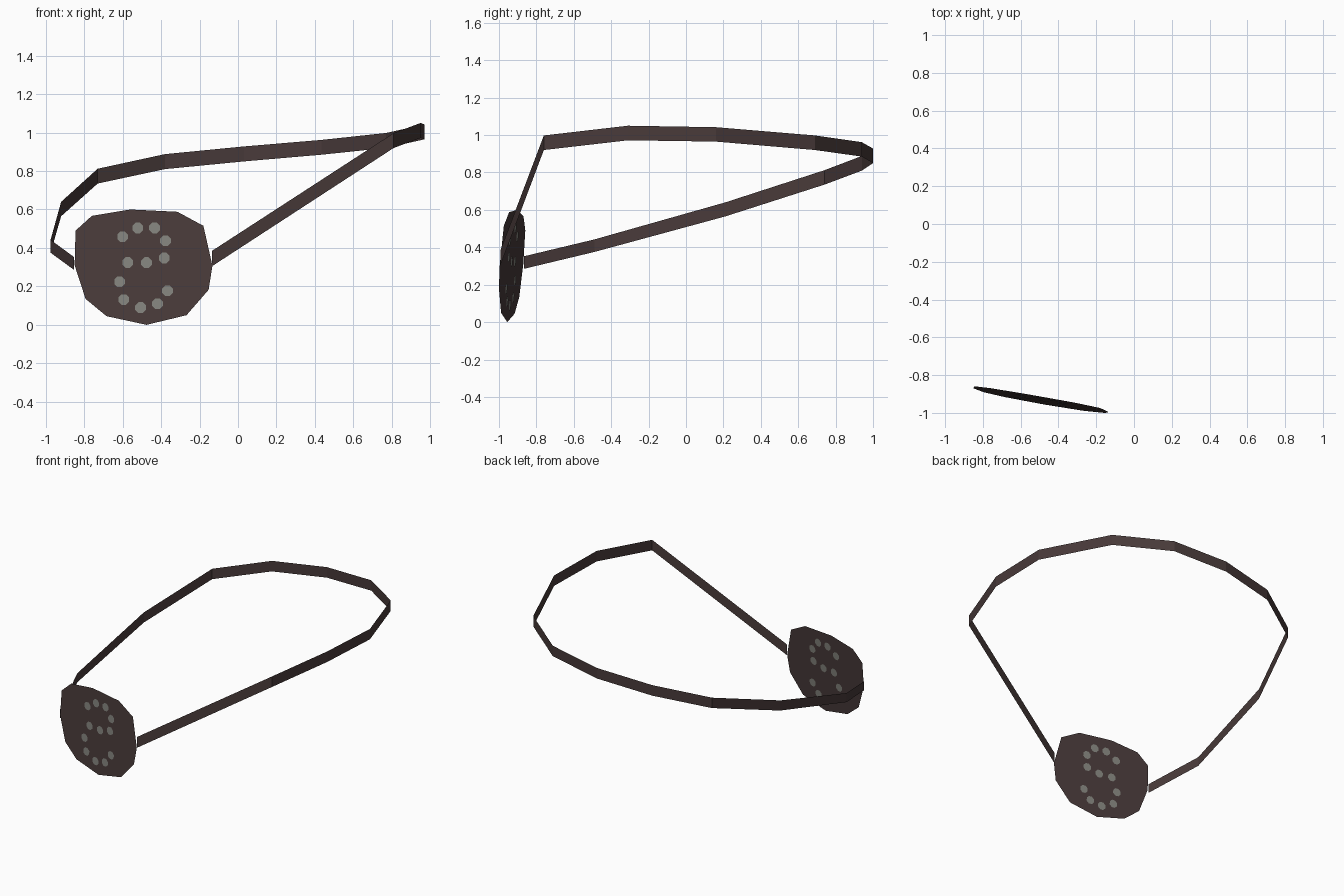
import bpy, math

if "Cube" in bpy.data.objects:
    bpy.data.objects.remove(bpy.data.objects["Cube"])


def material(name, rgb):
    m = bpy.data.materials.new(name)
    m.diffuse_color = (*rgb, 1)
    m.use_nodes = True
    m.node_tree.nodes["Principled BSDF"].inputs["Base Color"].default_value = m.diffuse_color
    return m


def add_mesh(name, verts, faces, mat):
    me = bpy.data.meshes.new(name)
    me.from_pydata(verts, [], faces)
    me.materials.append(mat)
    me.update()
    ob = bpy.data.objects.new(name, me)
    bpy.context.collection.objects.link(ob)
    return ob


leather = material("dark_brown_leather", (0.066, 0.043, 0.042))
metal = material("grey_stud", (0.23, 0.23, 0.205))


def on_patch(x, z, offset=0.0):
    """Point on the tilted plane of the patch."""
    return (x, -0.87 - 0.175 * (x + 0.85) + 0.065 * (z - 0.31) + offset, z)


# Patch: flat twelve-sided leather sheet
outline = [(-.85, .31), (-.793, .135), (-.684, .045), (-.476, 0), (-.268, .05),
           (-.153, .182), (-.133, .307), (-.18, .515), (-.315, .588),
           (-.56, .60), (-.76, .567), (-.845, .49)]
add_mesh("eye_patch", [on_patch(x, z) for x, z in outline],
         [tuple(range(len(outline)))], leather)

# Studs: flat octagons showing on both faces of the patch
studs = [(-.60, .458), (-.522, .504), (-.434, .504), (-.377, .437),
         (-.573, .324), (-.476, .324), (-.384, .348), (-.616, .224),
         (-.367, .178), (-.594, .131), (-.507, .09), (-.419, .109)]
verts, faces = [], []
for offset in (-0.003, 0.003):
    for x, z in studs:
        n = len(verts)
        for k in range(8):
            a = math.tau * (k + 0.5) / 8
            verts.append(on_patch(x + .03 * math.cos(a), z + .03 * math.sin(a), offset))
        ring = tuple(range(n, n + 8))
        faces.append(ring if offset < 0 else ring[::-1])
add_mesh("patch_studs", verts, faces, metal)

# Strap: upright thin band around the head (x, y, bottom z, top z)
path = [(-.135, -.992, .305, .385), (.81, -.76, .92, .998), (.95, -.31, .972, 1.05),
        (.97, .16, .965, 1.042), (.77, .69, .92, .998), (.435, .94, .885, .962),
        (.03, 1.0, .85, .928), (-.38, .94, .81, .888), (-.73, .74, .735, .812),
        (-.92, .21, .565, .64), (-.975, -.49, .375, .442), (-.852, -.866, .285, .352)]
verts = []
for x, y, z0, z1 in path:
    verts += [(x, y, z0), (x, y, z1)]
faces = [(2 * i, 2 * i + 2, 2 * i + 3, 2 * i + 1) for i in range(len(path) - 1)]
add_mesh("head_strap", verts, faces, leather)
